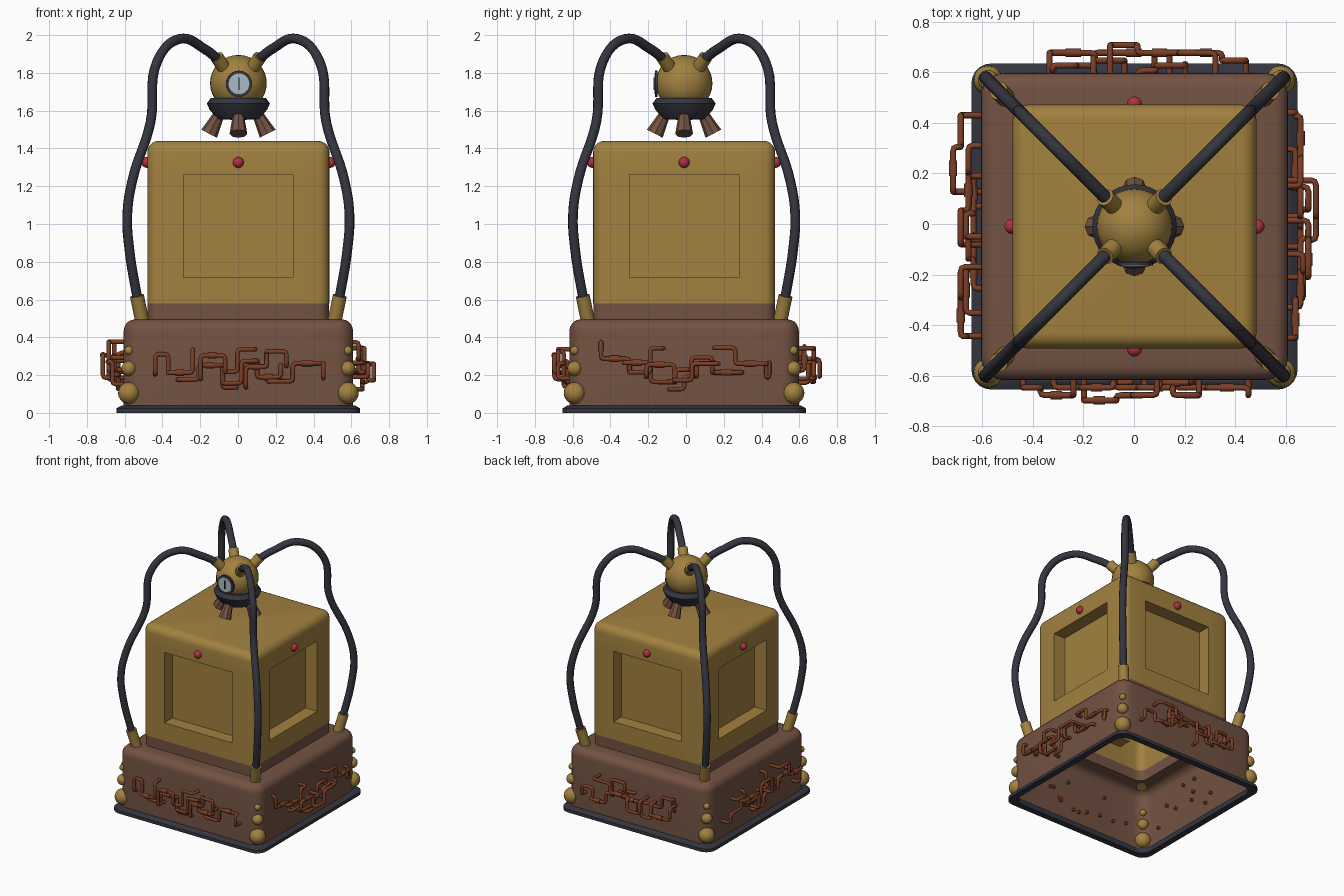
import bpy, bmesh, math, random
from mathutils import Vector, Matrix

if "Cube" in bpy.data.objects:
    bpy.data.objects.remove(bpy.data.objects["Cube"])

def mat(name, *c):
    m = bpy.data.materials.new(name)
    m.diffuse_color = (*c, 1)
    m.use_nodes = True
    m.node_tree.nodes["Principled BSDF"].inputs["Base Color"].default_value = m.diffuse_color
    return m

GOLD = mat("brass", 0.36, 0.22, 0.05)
BROWN = mat("brown_metal", 0.17, 0.085, 0.055)
DARK = mat("dark_rubber", 0.035, 0.035, 0.05)
COPPER = mat("copper", 0.2, 0.05, 0.02)
RED = mat("red_lamp", 0.45, 0.03, 0.05)
GLASS = mat("dial_glass", 0.4, 0.5, 0.55)
OFFSET = Vector((0.002, -0.01, 0))   # centre axis of the machine

def place(o, smooth):
    bpy.context.collection.objects.link(o)
    o.location = OFFSET
    bpy.ops.object.select_all(action='DESELECT')
    o.select_set(True)
    bpy.context.view_layer.objects.active = o
    if o.type == 'CURVE':
        bpy.ops.object.convert(target='MESH')
    bpy.ops.object.shade_smooth_by_angle(angle=math.radians(smooth))

def finish(bm, name, m, smooth=40):
    me = bpy.data.meshes.new(name)
    bm.to_mesh(me)
    bm.free()
    me.materials.append(m)
    place(bpy.data.objects.new(name, me), smooth)

def loft(sections, cap=False, close=False, split=0.29, k=5):
    """Rounded-square sections (half width, corner radius, z) joined into a sheet."""
    bm = bmesh.new()
    loops = []
    for h, r, z in sections:
        loop = []
        for q in range(4):
            rot = Matrix.Rotation(q * math.pi / 2, 3, 'Z')
            pts = [(-split, -h), (split, -h)]
            for i in range(k + 1):
                a = -math.pi / 2 + i * math.pi / 2 / k
                pts.append((h - r + r * math.cos(a), -h + r + r * math.sin(a)))
            loop += [bm.verts.new(rot @ Vector((x, y, z))) for x, y in pts]
        loops.append(loop)
    pairs = list(zip(loops, loops[1:]))
    if close:
        pairs.append((loops[-1], loops[0]))
    n = len(loops[0])
    for a, b in pairs:
        for i in range(n):
            j = (i + 1) % n
            bm.faces.new((a[i], a[j], b[j], b[i]))
    if cap:
        bm.faces.new(loops[-1])
    return bm

def rounded_top(h, r, top, e, n=5):
    out = []
    for i in range(n + 1):
        a = i * math.pi / 2 / n
        d = e * (1 - math.cos(a))
        out.append((h - d, max(r - d, 0.02), top - e + e * math.sin(a)))
    return out

def rod(name, p, q, r1, r2, m, seg=16):
    p, q = Vector(p), Vector(q)
    bm = bmesh.new()
    mx = Matrix.Translation((p + q) / 2) @ (q - p).to_track_quat('Z', 'Y').to_matrix().to_4x4()
    bmesh.ops.create_cone(bm, cap_ends=True, segments=seg, radius1=r1, radius2=r2,
                          depth=(q - p).length, matrix=mx)
    finish(bm, name, m)

def ball(name, p, r, m, seg=20):
    bm = bmesh.new()
    bmesh.ops.create_uvsphere(bm, u_segments=seg, v_segments=seg // 2, radius=r,
                              matrix=Matrix.Translation(p))
    finish(bm, name, m, 60)

def tube(name, pts, r, m, smooth=False, res=2):
    cu = bpy.data.curves.new(name, 'CURVE')
    cu.dimensions = '3D'
    cu.bevel_depth, cu.bevel_resolution, cu.use_fill_caps = r, res, True
    s = cu.splines.new('BEZIER' if smooth else 'POLY')
    cu.resolution_u = 8
    if smooth:
        s.bezier_points.add(len(pts) - 1)
        for b, p in zip(s.bezier_points, pts):
            b.co = p
            b.handle_left_type = b.handle_right_type = 'AUTO'
    else:
        s.points.add(len(pts) - 1)
        for b, p in zip(s.points, pts):
            b.co = (*p, 1)
    cu.materials.append(m)
    place(bpy.data.objects.new(name, cu), 50)

# Hollow base with neck, open underneath
finish(loft([(0.607, 0.09, 0.03)] + rounded_top(0.607, 0.09, 0.495, 0.06)
            + [(0.48, 0.06, 0.497), (0.48, 0.06, 0.58)]), "base_shell", BROWN)
# Dark foot rim
finish(loft([(0.645, 0.08, 0), (0.645, 0.08, 0.024), (0.615, 0.08, 0.04),
             (0.598, 0.08, 0.04), (0.598, 0.08, 0)], close=True), "foot_rim", DARK, 25)

# Upper housing with a recessed window in each side
bm = loft([(0.482, 0.06, z) for z in (0.578, 0.716, 1.263)]
          + rounded_top(0.482, 0.06, 1.44, 0.06), cap=True)
wins = [f for f in bm.faces if abs(f.calc_center_median().z - 0.99) < 0.02 and f.calc_area() > 0.25]
for f in bmesh.ops.extrude_discrete_faces(bm, faces=wins)["faces"]:
    n = Vector((*f.calc_center_median().xy, 0)).normalized()
    bmesh.ops.translate(bm, verts=f.verts, vec=-0.1 * n)
finish(bm, "upper_housing", GOLD)

# Head sphere, dark cup and splayed feet
ball("head_sphere", (0, 0, 1.745), 0.15, GOLD, 32)
bm = bmesh.new()
prof = [(0.13, 1.668), (0.145, 1.668), (0.167, 1.638), (0.152, 1.605), (0.11, 1.555), (0, 1.55)]
vs = [bm.verts.new((r, 0, z)) for r, z in prof]
es = [bm.edges.new(e) for e in zip(vs, vs[1:])]
bmesh.ops.spin(bm, geom=vs + es, axis=(0, 0, 1), cent=(0, 0, 0), angle=math.tau, steps=32)
bmesh.ops.remove_doubles(bm, verts=bm.verts, dist=1e-4)
bmesh.ops.recalc_face_normals(bm, faces=bm.faces)
finish(bm, "head_cup", DARK, 30)
for i in range(4):
    d = Vector((math.cos(i * math.pi / 2), math.sin(i * math.pi / 2), 0))
    up = Vector((0, 0, 1))
    rod("head_foot", d * 0.1 + up * 1.585, d * 0.155 + up * 1.478, 0.028, 0.047, BROWN, 8)
    # Red lamps above the windows
    ball("red_lamp", d * 0.485 + up * 1.326, 0.029, RED)

# Dial on the front of the head
for name, y, r, m in (("dial_rim", -0.155, 0.07, DARK), ("dial_face", -0.158, 0.055, GLASS)):
    rod(name, (0.003, -0.14, 1.742), (0.003, y, 1.742), r, r, m, 24)
rod("dial_needle", (0.003, -0.159, 1.71), (0.003, -0.159, 1.775), 0.004, 0.004, DARK, 6)

# Hoses, sockets and rivet balls on the four diagonals
HOSE = [(0.10, 1.865), (0.175, 1.924), (0.31, 1.98), (0.43, 1.86), (0.465, 1.54),
        (0.56, 1.236), (0.588, 1.05), (0.577, 0.865), (0.53, 0.58)]
for sx in (-1, 1):
    for sy in (-1, 1):
        P = lambda t, z: Vector((sx * t, sy * t, z))
        tube("hose", [P(t, z) for t, z in HOSE], 0.026, DARK, True, 3)
        rod("head_socket", P(0.065, 1.81), P(0.115, 1.885), 0.036, 0.036, GOLD)
        rod("base_socket", P(0.508, 0.48), P(0.537, 0.62), 0.037, 0.037, GOLD)
        for z, r in ((0.105, 0.058), (0.235, 0.04), (0.33, 0.024)):
            ball("rivet_ball", P(0.579, z), r, GOLD)

# Copper pipework: seeded right-angled runs that leave and re-enter each face
random.seed(7)
FACE = 0.607
for side in range(4):
    rot = Matrix.Rotation(side * math.pi / 2, 3, 'Z')
    for run in range(6):
        u, z = -0.44 + 0.12 * run, random.uniform(0.12, 0.38)
        depth = random.choice((0.03, 0.05, 0.08))
        pts = [Vector((u, -FACE + 0.02, z)), Vector((u, -FACE - depth, z))]
        for step in range(random.randint(4, 6)):
            if (step + run) % 2:
                u = min(u + random.uniform(0.06, 0.18), 0.45)
            else:
                dz = random.uniform(0.06, 0.13)
                z += dz if z < 0.25 else -dz
            pts.append(Vector((u, -FACE - depth, z)))
            if step == 2:
                depth += random.choice((-0.02, 0.03))
                pts.append(Vector((u, -FACE - depth, z)))
        pts.append(Vector((u, -FACE + 0.02, z)))
        pts = [p for p, q in zip(pts, pts[1:] + [Vector()]) if (p - q).length > 0.005]
        # round each elbow
        soft = [pts[0]]
        for a, b, c in zip(pts, pts[1:], pts[2:]):
            p = b + (a - b).normalized() * min(0.018, (a - b).length * 0.45)
            q = b + (c - b).normalized() * min(0.018, (c - b).length * 0.45)
            soft += [p, b * 0.5 + (p + q) * 0.25, q]
        soft.append(pts[-1])
        tube("copper_pipe", [rot @ p for p in soft], 0.012, COPPER)
        # thicker sleeve on the longest stretch
        a, b = max(zip(pts, pts[1:]), key=lambda s: (s[0] - s[1]).length)
        rod("pipe_sleeve", rot @ a.lerp(b, 0.3), rot @ a.lerp(b, 0.65), 0.017, 0.017, COPPER, 10)
